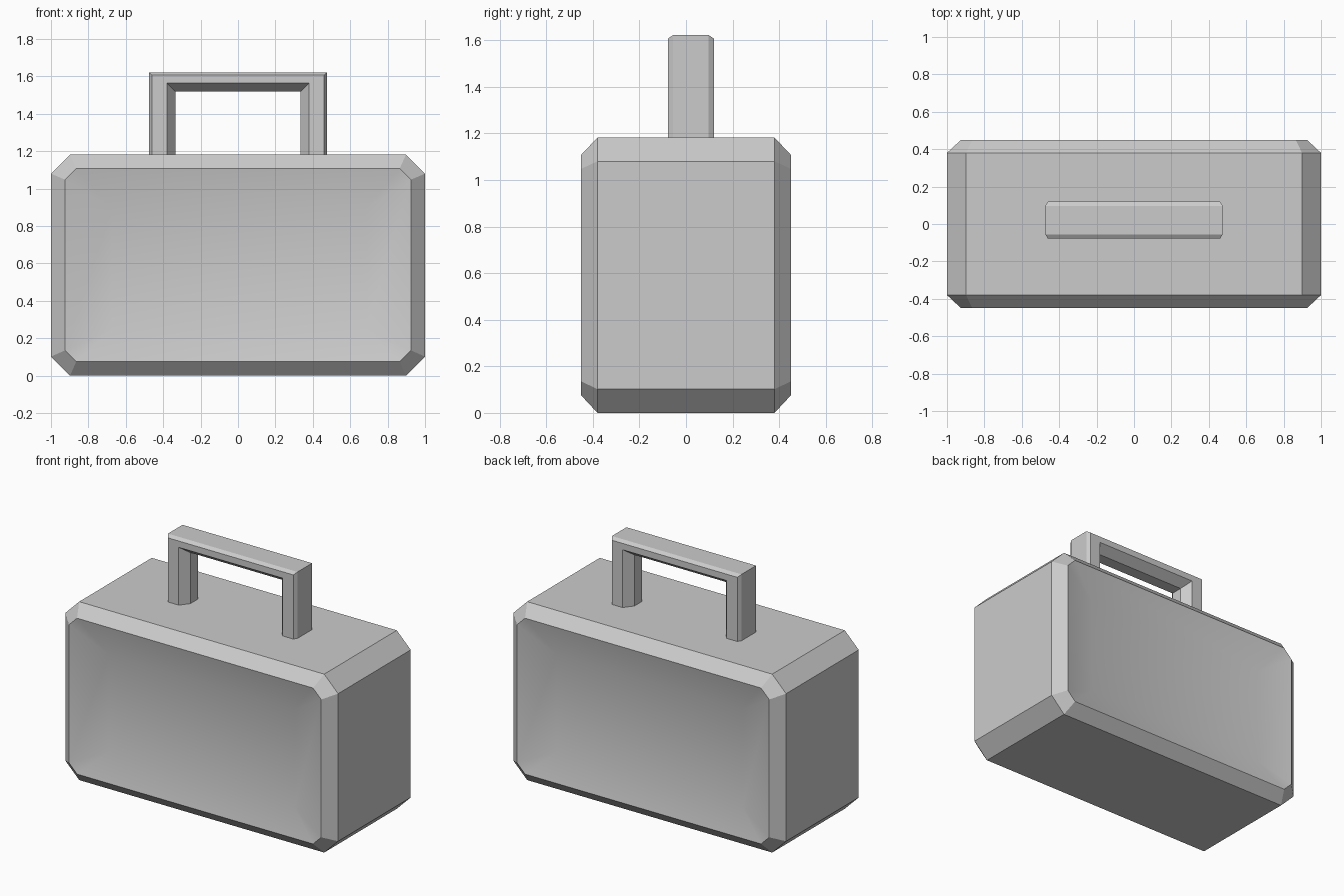
import bpy, bmesh, math

if "Cube" in bpy.data.objects:
    bpy.data.objects.remove(bpy.data.objects["Cube"])


def loft(name, loops, closed=True):
    """Skin equal-length loops of points, then cap both ends."""
    bm = bmesh.new()
    rings = [[bm.verts.new(p) for p in loop] for loop in loops]
    n = len(rings[0])
    for r0, r1 in zip(rings, rings[1:]):
        for i in range(n):
            j = (i + 1) % n
            bm.faces.new((r0[i], r0[j], r1[j], r1[i]))
    bm.faces.new(rings[0])
    bm.faces.new(rings[-1])
    # merge doubled corners so an octagon can end in a rectangle
    bmesh.ops.remove_doubles(bm, verts=bm.verts, dist=0.0005)
    bmesh.ops.recalc_face_normals(bm, faces=bm.faces)
    mesh = bpy.data.meshes.new(name)
    bm.to_mesh(mesh)
    bm.free()
    ob = bpy.data.objects.new(name, mesh)
    bpy.context.collection.objects.link(ob)
    bpy.ops.object.select_all(action='DESELECT')
    bpy.context.view_layer.objects.active = ob
    ob.select_set(True)
    bpy.ops.object.shade_smooth_by_angle(angle=math.radians(25))
    return ob


def octagon(y, x0, x1, z0, z1, c):
    """Rectangle in the xz plane with corners cut by c."""
    return [(x0 + c, y, z0), (x1 - c, y, z0), (x1, y, z0 + c), (x1, y, z1 - c),
            (x1 - c, y, z1), (x0 + c, y, z1), (x0, y, z1 - c), (x0, y, z0 + c)]


# case body: recessed panel, rim, chamfer, straight sides, and the same at the back
loft("case_body", [
    octagon(-0.39, -0.675, 0.685, 0.25, 0.895, 0),
    octagon(-0.45, -0.925, 0.925, 0.075, 1.108, 0.06),
    octagon(-0.38, -1, 1, 0, 1.182, 0.102),
    octagon(0.38, -1, 1, 0, 1.182, 0.102),
    octagon(0.45, -0.925, 0.925, 0.075, 1.108, 0.06),
    octagon(0.39, -0.685, 0.675, 0.25, 0.895, 0),
])

# handle: chamfered section (half width, top height, y) swept along a U
section = [(0.475, 1.622, -0.055), (0.46, 1.607, -0.078), (0.38, 1.565, -0.078),
           (0.335, 1.52, -0.02), (0.335, 1.52, 0.06), (0.38, 1.565, 0.12),
           (0.46, 1.607, 0.12), (0.475, 1.622, 0.097)]
foot = 1.175
loft("carry_handle", [
    [(-a, y, foot) for a, b, y in section],
    [(-a, y, b) for a, b, y in section],
    [(a, y, b) for a, b, y in section],
    [(a, y, foot) for a, b, y in section],
])
